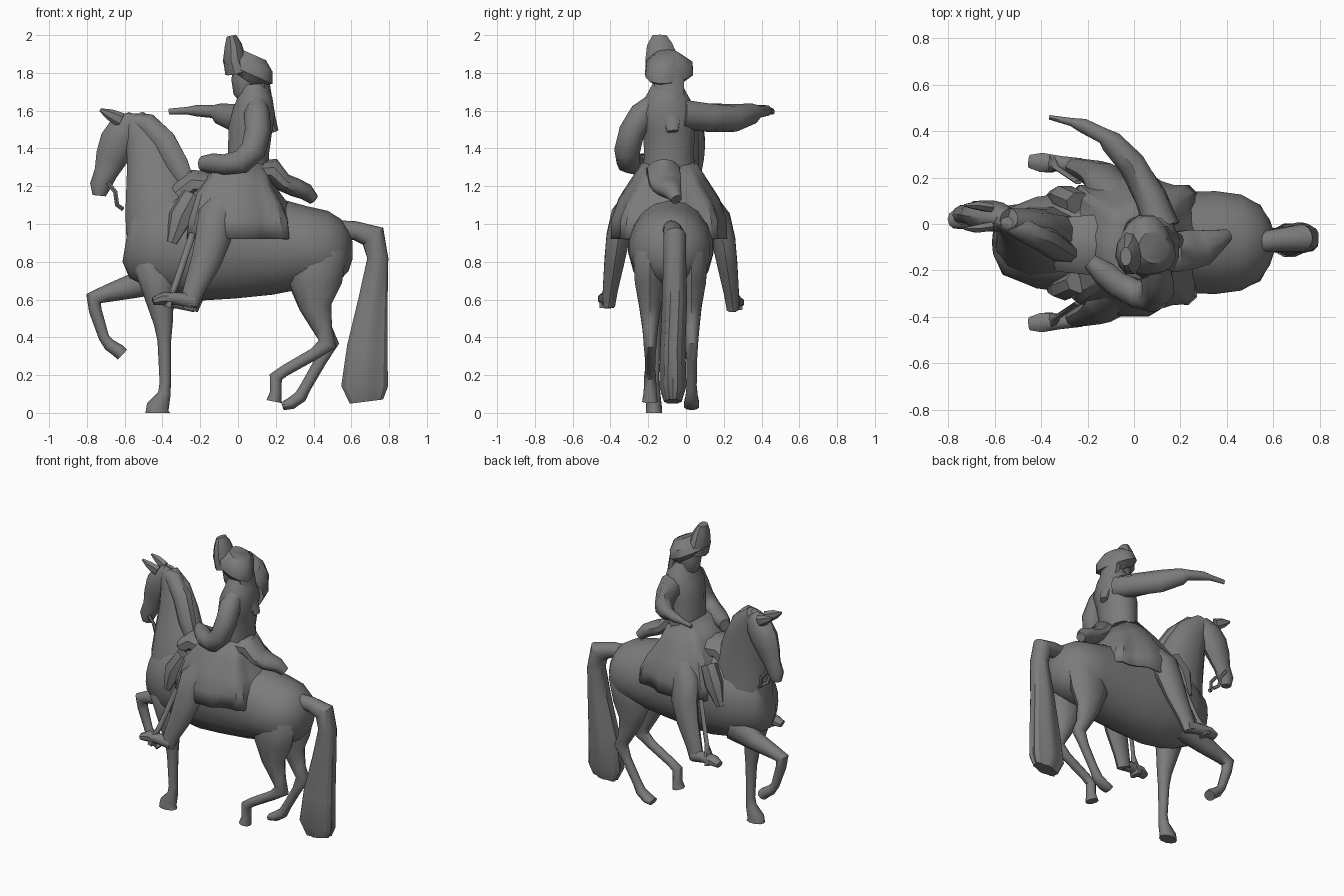
import bpy, bmesh, math
from mathutils import Vector

MID = -0.08  # the horse's middle plane in y

grey = bpy.data.materials.new("dark_grey")
grey.diffuse_color = (0.2, 0.2, 0.2, 1)


def loft(name, rings, sides=10, power=1.0, waves=0, caps=True, angle=45):
    """Skin elliptical rings (x, y, z, half width, half depth[, ripple]) along a path."""
    bm = bmesh.new()
    pts = [Vector(r[:3]) for r in rings]
    loops = []
    for i, r in enumerate(rings):
        t = (pts[min(i + 1, len(pts) - 1)] - pts[max(i - 1, 0)]).normalized()
        s = Vector((0, 1, 0))
        s = (s - t * s.dot(t)).normalized()
        n = t.cross(s)
        amp = r[5] if len(r) > 5 else 0
        loop = []
        for k in range(sides):
            a = 2 * math.pi * (k + 0.5) / sides
            c, d = math.cos(a), math.sin(a)
            c = math.copysign(abs(c) ** power, c)
            d = math.copysign(abs(d) ** power, d)
            w = 1 + amp * math.cos(waves * a)
            loop.append(bm.verts.new(pts[i] + s * (c * r[3] * w) + n * (d * r[4] * w)))
        loops.append(loop)
    for p, q in zip(loops, loops[1:]):
        for k in range(sides):
            m = (k + 1) % sides
            bm.faces.new((p[k], p[m], q[m], q[k]))
    if caps:
        bm.faces.new(loops[0][::-1])
        bm.faces.new(loops[-1])
    bmesh.ops.recalc_face_normals(bm, faces=bm.faces)
    me = bpy.data.meshes.new(name)
    bm.to_mesh(me)
    bm.free()
    me.materials.append(grey)
    ob = bpy.data.objects.new(name, me)
    bpy.context.collection.objects.link(ob)
    bpy.ops.object.select_all(action='DESELECT')
    ob.select_set(True)
    bpy.context.view_layer.objects.active = ob
    bpy.ops.object.shade_smooth_by_angle(angle=math.radians(angle))
    return ob


def flat(y, rings):
    """Rings (x, z, half width, half depth) that share one y."""
    return [(x, y, z, a, b) for x, z, a, b in rings]


def pair(name, rings, mid=MID, dz=0.0, **kw):
    """A near part and its mirror image on the far side."""
    loft("near_" + name, rings, **kw)
    loft("far_" + name, [(r[0], 2 * mid - r[1], r[2] + dz) + tuple(r[3:]) for r in rings], **kw)


# Horse trunk
loft("horse_body", flat(MID, [
    (-0.595, 0.90, 0.07, 0.10), (-0.565, 0.895, 0.14, 0.18), (-0.42, 0.89, 0.20, 0.26),
    (-0.20, 0.905, 0.23, 0.31), (0.0, 0.90, 0.23, 0.295), (0.2, 0.88, 0.22, 0.255),
    (0.35, 0.875, 0.225, 0.22), (0.46, 0.865, 0.21, 0.205), (0.54, 0.86, 0.165, 0.165),
    (0.585, 0.86, 0.10, 0.11), (0.605, 0.86, 0.04, 0.05)]), sides=18)

# Horse neck and head
loft("horse_neck", [
    (-0.38, -0.08, 0.95, 0.17, 0.22), (-0.40, -0.07, 1.08, 0.15, 0.205),
    (-0.42, -0.05, 1.20, 0.12, 0.18), (-0.45, -0.02, 1.35, 0.09, 0.145),
    (-0.49, 0.0, 1.47, 0.07, 0.115), (-0.55, 0.02, 1.56, 0.05, 0.06)], sides=12)
loft("horse_head", [
    (-0.54, 0.02, 1.56, 0.045, 0.05), (-0.59, 0.03, 1.50, 0.065, 0.095),
    (-0.635, 0.035, 1.43, 0.07, 0.10), (-0.67, 0.04, 1.35, 0.058, 0.085),
    (-0.70, 0.04, 1.27, 0.042, 0.062), (-0.73, 0.04, 1.20, 0.045, 0.055),
    (-0.735, 0.04, 1.15, 0.03, 0.035)])
pair("ear", [(-0.62, -0.01, 1.55, 0.022, 0.04), (-0.68, -0.02, 1.58, 0.02, 0.03),
             (-0.73, -0.02, 1.605, 0.006, 0.008)], mid=0.03, sides=6)
loft("mane", [
    (-0.60, 0.02, 1.57, 0.02, 0.02), (-0.48, -0.02, 1.53, 0.055, 0.06),
    (-0.39, -0.06, 1.44, 0.06, 0.065), (-0.32, -0.11, 1.32, 0.055, 0.06),
    (-0.26, -0.14, 1.20, 0.03, 0.04)], sides=8)
pair("bit", [(-0.69, -0.01, 1.22, 0.01, 0.012), (-0.65, -0.01, 1.17, 0.01, 0.012),
             (-0.64, 0.0, 1.10, 0.01, 0.012), (-0.61, 0.02, 1.08, 0.01, 0.012)],
     mid=0.04, sides=5)

# Horse legs
loft("standing_front_leg", flat(-0.17, [
    (-0.44, 0.86, 0.04, 0.06), (-0.44, 0.78, 0.08, 0.115), (-0.42, 0.63, 0.06, 0.08),
    (-0.395, 0.47, 0.042, 0.05),
    (-0.39, 0.38, 0.038, 0.036), (-0.385, 0.16, 0.027, 0.03), (-0.39, 0.10, 0.036, 0.034),
    (-0.425, 0.03, 0.044, 0.06), (-0.425, 0.0, 0.045, 0.065)]))
loft("raised_front_leg", flat(0.02, [
    (-0.40, 0.74, 0.08, 0.11), (-0.56, 0.67, 0.06, 0.065), (-0.70, 0.63, 0.045, 0.045),
    (-0.765, 0.605, 0.042, 0.045), (-0.755, 0.54, 0.033, 0.034), (-0.71, 0.40, 0.027, 0.028),
    (-0.68, 0.36, 0.032, 0.033), (-0.635, 0.33, 0.042, 0.036), (-0.612, 0.308, 0.042, 0.036)]))
loft("near_hind_leg", flat(-0.19, [
    (0.43, 0.97, 0.03, 0.06), (0.42, 0.86, 0.095, 0.155), (0.41, 0.69, 0.085, 0.14),
    (0.41, 0.56, 0.06, 0.085),
    (0.45, 0.44, 0.042, 0.05), (0.475, 0.365, 0.036, 0.05), (0.40, 0.31, 0.03, 0.032),
    (0.25, 0.225, 0.028, 0.03), (0.20, 0.19, 0.033, 0.035), (0.20, 0.11, 0.036, 0.03),
    (0.19, 0.06, 0.044, 0.04)]))
loft("far_hind_leg", flat(0.03, [
    (0.43, 0.97, 0.03, 0.06), (0.42, 0.86, 0.09, 0.155), (0.40, 0.69, 0.08, 0.14),
    (0.41, 0.56, 0.055, 0.085),
    (0.45, 0.44, 0.042, 0.05), (0.485, 0.37, 0.036, 0.05), (0.44, 0.28, 0.03, 0.032),
    (0.36, 0.14, 0.028, 0.03), (0.33, 0.085, 0.034, 0.034), (0.28, 0.05, 0.042, 0.032),
    (0.235, 0.035, 0.042, 0.022)]))

# Tail
loft("tail", [
    (0.52, -0.08, 0.97, 0.045, 0.05), (0.62, -0.07, 0.965, 0.05, 0.05),
    (0.715, -0.06, 0.935, 0.06, 0.07), (0.74, -0.06, 0.82, 0.06, 0.058, 0.04),
    (0.715, -0.06, 0.60, 0.065, 0.08, 0.06), (0.685, -0.07, 0.35, 0.065, 0.11, 0.08),
    (0.67, -0.07, 0.14, 0.07, 0.125, 0.1), (0.68, -0.07, 0.06, 0.045, 0.09, 0.1)],
    sides=18, waves=6, angle=30)

# Saddle and the gear strapped to it
loft("saddle_pommel", [
    (-0.32, -0.09, 1.15, 0.12, 0.07), (-0.24, -0.09, 1.21, 0.13, 0.08),
    (-0.14, -0.09, 1.20, 0.14, 0.08), (0.0, -0.09, 1.16, 0.17, 0.08)])
loft("coat_tail_roll", [
    (0.08, -0.12, 1.28, 0.10, 0.05), (0.18, -0.12, 1.28, 0.09, 0.07),
    (0.24, -0.11, 1.22, 0.09, 0.05), (0.30, -0.10, 1.195, 0.08, 0.05),
    (0.36, -0.07, 1.17, 0.05, 0.045), (0.40, -0.05, 1.13, 0.03, 0.03)], sides=10)
pair("holster", [(-0.24, -0.25, 1.15, 0.05, 0.06), (-0.30, -0.28, 1.04, 0.05, 0.07),
                 (-0.35, -0.28, 0.90, 0.025, 0.03)], sides=7, angle=30)

# Draped coat skirt over the horse's back
skirt = loft("coat_skirt", [
    (0.05, -0.09, 1.34, 0.13, 0.11, 0), (0.02, -0.09, 1.24, 0.19, 0.18, 0.04),
    (0.0, -0.09, 1.13, 0.26, 0.26, 0.05), (0.0, -0.09, 1.02, 0.295, 0.30, 0.06),
    (0.0, -0.09, 0.92, 0.295, 0.31, 0.07)],
    sides=32, power=0.7, waves=8, caps=False, angle=30)
thick = skirt.modifiers.new("cloth_thickness", 'SOLIDIFY')
thick.thickness = 0.015

# Rider's legs, boots and stirrups
pair("rider_leg", [
    (0.0, -0.20, 1.18, 0.09, 0.10), (-0.12, -0.33, 1.03, 0.075, 0.10),
    (-0.13, -0.36, 0.93, 0.065, 0.095), (-0.17, -0.38, 0.80, 0.055, 0.08),
    (-0.23, -0.40, 0.66, 0.042, 0.058), (-0.26, -0.41, 0.57, 0.036, 0.05)], dz=-0.02)
pair("boot_foot", [
    (-0.23, -0.41, 0.59, 0.036, 0.04), (-0.32, -0.42, 0.605, 0.036, 0.036),
    (-0.40, -0.425, 0.605, 0.045, 0.035), (-0.45, -0.43, 0.59, 0.03, 0.022)], dz=-0.02, sides=8)
pair("stirrup_strap", [(-0.24, -0.34, 0.95, 0.01, 0.018), (-0.33, -0.40, 0.68, 0.01, 0.018),
                       (-0.36, -0.42, 0.60, 0.045, 0.02), (-0.37, -0.42, 0.56, 0.045, 0.03)],
     sides=6, dz=-0.01)

# Rider's torso, head and hair
loft("rider_torso", [
    (0.05, -0.09, 1.24, 0.15, 0.12), (0.055, -0.09, 1.37, 0.135, 0.112),
    (0.065, -0.09, 1.50, 0.145, 0.12), (0.085, -0.10, 1.60, 0.155, 0.115),
    (0.09, -0.10, 1.67, 0.12, 0.095), (0.085, -0.10, 1.74, 0.08, 0.075)], sides=12)
loft("rider_head", [
    (0.06, -0.10, 1.66, 0.05, 0.05), (0.04, -0.10, 1.70, 0.065, 0.065),
    (0.04, -0.10, 1.76, 0.075, 0.075), (0.045, -0.10, 1.84, 0.07, 0.07)], sides=10)
loft("rider_hair", [
    (0.11, -0.09, 1.80, 0.08, 0.05), (0.13, -0.09, 1.70, 0.085, 0.045),
    (0.155, -0.08, 1.60, 0.06, 0.035), (0.195, -0.07, 1.49, 0.03, 0.02)], sides=10)

# Cocked hat: rippled tilted brim, crown and the upturned front
loft("hat_brim", [
    (0.03, -0.10, 1.77, 0.09, 0.09), (0.05, -0.10, 1.80, 0.13, 0.14, 0.10),
    (0.065, -0.10, 1.85, 0.125, 0.12, 0.12), (0.085, -0.10, 1.895, 0.07, 0.07)],
    sides=15, waves=3, angle=40)
loft("hat_front", [
    (0.0, -0.12, 1.81, 0.10, 0.07), (-0.02, -0.13, 1.88, 0.09, 0.06),
    (-0.025, -0.14, 1.95, 0.07, 0.045), (-0.035, -0.14, 1.997, 0.04, 0.025)], sides=10, angle=40)

# Pointing arm
loft("pointing_arm", [
    (0.12, -0.02, 1.58, 0.08, 0.08), (0.07, 0.12, 1.565, 0.07, 0.078),
    (-0.01, 0.26, 1.56, 0.06, 0.075), (-0.10, 0.355, 1.585, 0.05, 0.055),
    (-0.13, 0.38, 1.595, 0.035, 0.035), (-0.22, 0.425, 1.60, 0.032, 0.03),
    (-0.27, 0.44, 1.60, 0.018, 0.02), (-0.365, 0.46, 1.595, 0.010, 0.016)], sides=9)

# Rein arm
loft("rein_arm", [
    (0.10, -0.16, 1.65, 0.05, 0.05), (0.10, -0.23, 1.58, 0.07, 0.07),
    (0.105, -0.285, 1.49, 0.07, 0.07), (0.08, -0.31, 1.39, 0.07, 0.07),
    (0.02, -0.305, 1.33, 0.065, 0.065), (-0.07, -0.26, 1.315, 0.06, 0.055),
    (-0.13, -0.21, 1.32, 0.055, 0.055), (-0.19, -0.16, 1.32, 0.035, 0.04)], sides=9)
